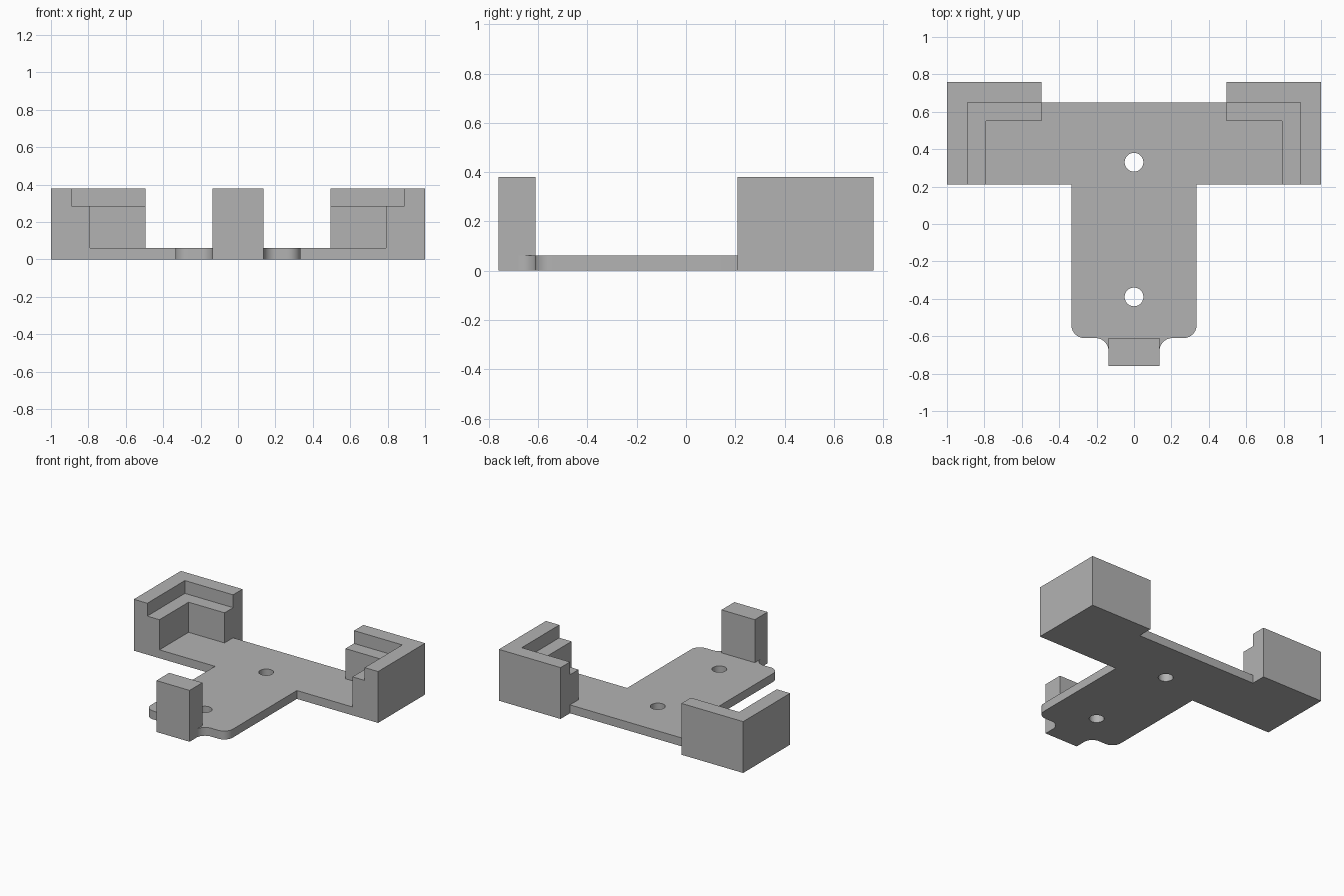
import bpy, bmesh
from math import cos, sin, radians

if "Cube" in bpy.data.objects:
    bpy.data.objects.remove(bpy.data.objects["Cube"], do_unlink=True)

PLATE_T = 0.062      # plate thickness
TOP = 0.38           # height of brackets and post
LEDGE = 0.285        # height of the step inside each bracket
FRONT, BACK = 0.21, 0.76
INNER_X = 0.495      # free end of each bracket
WALL, STEP = 0.11, 0.21
STEM_X, STEM_Y = 0.335, -0.61
POST_X, POST_Y = 0.136, -0.76

grey = bpy.data.materials.new("plain grey")
grey.use_nodes = True
colour = (0.45, 0.45, 0.45, 1)
grey.diffuse_color = colour
grey.node_tree.nodes["Principled BSDF"].inputs["Base Color"].default_value = colour


def make_object(name, bm):
    bmesh.ops.recalc_face_normals(bm, faces=bm.faces)
    mesh = bpy.data.meshes.new(name)
    bm.to_mesh(mesh)
    bm.free()
    mesh.materials.append(grey)
    obj = bpy.data.objects.new(name, mesh)
    bpy.context.collection.objects.link(obj)
    return obj


def prism(name, outline, z0, z1):
    bm = bmesh.new()
    face = bm.faces.new([bm.verts.new((x, y, z0)) for x, y in outline])
    extruded = bmesh.ops.extrude_face_region(bm, geom=[face])["geom"]
    verts = [v for v in extruded if isinstance(v, bmesh.types.BMVert)]
    bmesh.ops.translate(bm, verts=verts, vec=(0, 0, z1 - z0))
    return make_object(name, bm)


def arc(cx, cy, r, a0, a1, steps=10):
    angles = [radians(a0 + (a1 - a0) * i / steps) for i in range(steps + 1)]
    return [(cx + r * cos(a), cy + r * sin(a)) for a in angles]


# Base plate: T shape with rounded front corners and fillets beside the post
r = 0.07
half = arc(POST_X + r, STEM_Y - r, r, 180, 90)
half += arc(STEM_X - r, STEM_Y + r, r, -90, 0)
half += [(STEM_X, FRONT), (1 - STEP, FRONT), (1 - STEP, BACK - STEP),
         (INNER_X, BACK - STEP), (INNER_X, BACK - WALL)]
corner = [(POST_X, STEM_Y)]
half = corner + half
outline = half + [(-x, y) for x, y in reversed(half)]
plate = prism("base_plate", outline, 0, PLATE_T)

# Two screw holes cut through the plate
for y in (0.33, -0.39):
    cutter = prism("hole_cutter", arc(0, y, 0.05, 0, 352.5, 47), -0.1, 0.2)
    cutter.hide_render = True
    cut = plate.modifiers.new("screw_hole", "BOOLEAN")
    cut.operation, cut.solver, cut.object = "DIFFERENCE", "EXACT", cutter
    bpy.context.view_layer.objects.active = plate
    bpy.ops.object.modifier_apply(modifier=cut.name)
    bpy.data.objects.remove(cutter, do_unlink=True)

bpy.ops.object.select_all(action="DESELECT")
plate.select_set(True)
bpy.context.view_layer.objects.active = plate
bpy.ops.object.shade_smooth_by_angle(angle=radians(30))

# Front post
prism("front_post", [(-POST_X, POST_Y), (POST_X, POST_Y),
                     (POST_X, STEM_Y), (-POST_X, STEM_Y)], 0, TOP)

# Corner brackets: a stepped wall section swept round a mitred corner
section = [(0, 0), (STEP, 0), (STEP, LEDGE), (WALL, LEDGE), (WALL, TOP), (0, TOP)]
# Each station: position, then the direction in which the section grows inward
stations = [(1, FRONT, -1, 0), (1, BACK, -1, -1), (INNER_X, BACK, 0, -1)]


def corner_bracket(name, side):
    bm = bmesh.new()
    rings = [[bm.verts.new((side * (x + dx * d), y + dy * d, z)) for d, z in section]
             for x, y, dx, dy in stations]
    for a, b in zip(rings, rings[1:]):
        for i in range(len(section)):
            j = (i + 1) % len(section)
            bm.faces.new((a[i], a[j], b[j], b[i]))
    bm.faces.new(rings[0])
    bm.faces.new(rings[-1])
    make_object(name, bm)


corner_bracket("left_corner_bracket", 1)
corner_bracket("right_corner_bracket", -1)
